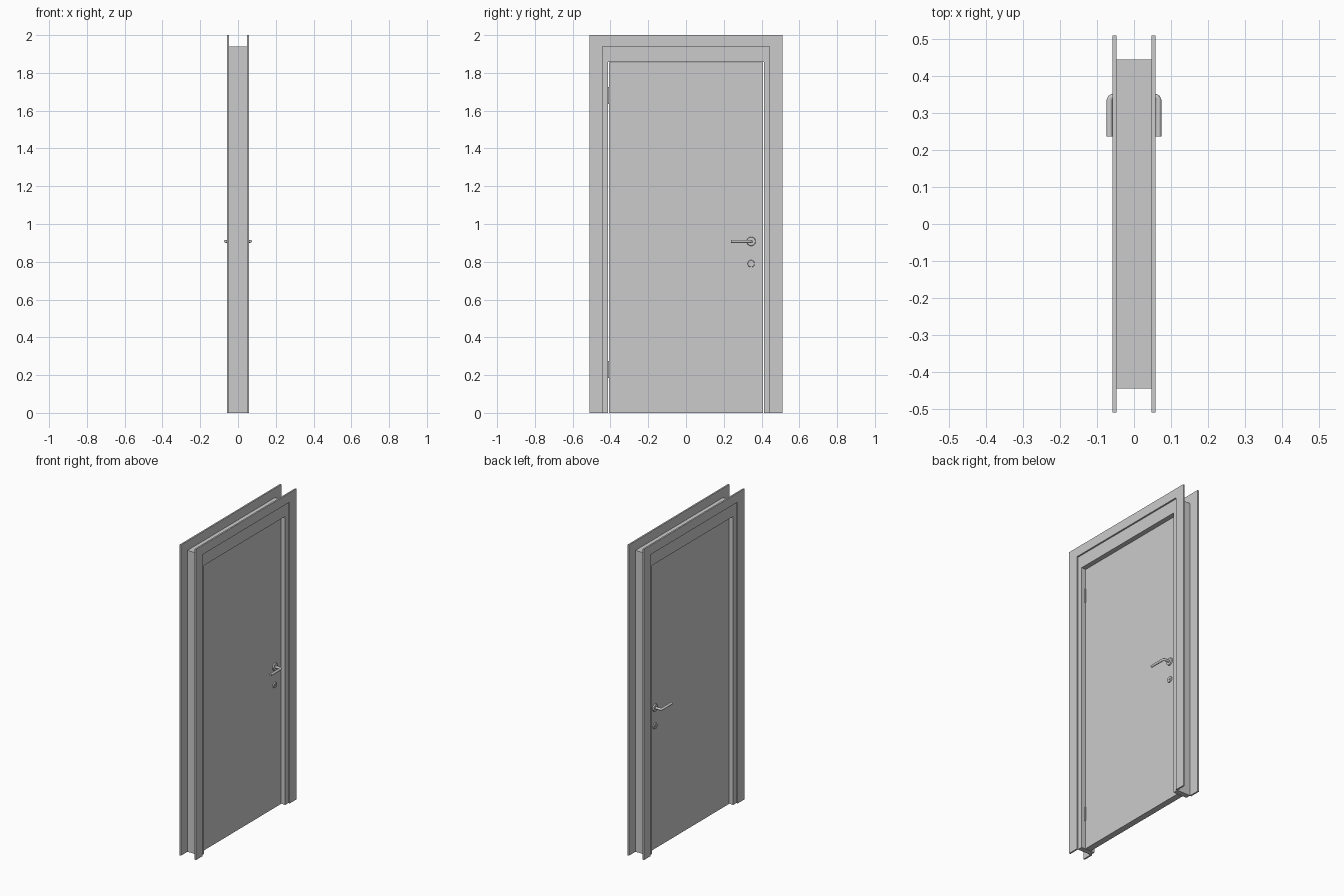
import bpy, bmesh
from mathutils import Matrix, Vector

if "Cube" in bpy.data.objects:
    bpy.data.objects.remove(bpy.data.objects["Cube"])


def finish(name, bm, smooth=False):
    bmesh.ops.recalc_face_normals(bm, faces=bm.faces)
    me = bpy.data.meshes.new(name)
    bm.to_mesh(me)
    bm.free()
    ob = bpy.data.objects.new(name, me)
    bpy.context.collection.objects.link(ob)
    if smooth:
        bpy.ops.object.select_all(action='DESELECT')
        bpy.context.view_layer.objects.active = ob
        ob.select_set(True)
        bpy.ops.object.shade_smooth_by_angle()
    return ob


def prism(name, yz, x0, x1):
    """Extrude a y-z outline from x0 to x1."""
    bm = bmesh.new()
    face = bm.faces.new([bm.verts.new((x0, y, z)) for y, z in yz])
    ext = bmesh.ops.extrude_face_region(bm, geom=[face])
    verts = [g for g in ext['geom'] if isinstance(g, bmesh.types.BMVert)]
    bmesh.ops.translate(bm, vec=(x1 - x0, 0, 0), verts=verts)
    return finish(name, bm)


def rect(y0, y1, z0, z1):
    return [(y0, z0), (y1, z0), (y1, z1), (y0, z1)]


def cylinder(name, a, b, r1, r2=None, seg=32):
    a, b = Vector(a), Vector(b)
    d = b - a
    bm = bmesh.new()
    rot = Vector((0, 0, 1)).rotation_difference(d).to_matrix().to_4x4()
    bmesh.ops.create_cone(bm, cap_ends=True, segments=seg, radius1=r1,
                          radius2=r1 if r2 is None else r2, depth=d.length,
                          matrix=Matrix.Translation((a + b) / 2) @ rot)
    return finish(name, bm, True)


FRAME, DOOR, INNER, OUTER = 0.048, 0.020, 0.412, 0.445

# Frame: two jambs and a deep head between them
for side, s in (("left", -1), ("right", 1)):
    prism(f"jamb_{side}", rect(s * INNER, s * OUTER, 0, 1.94), -FRAME, FRAME)
prism("frame_head", rect(-INNER, INNER, 1.857, 1.94), -FRAME, FRAME)

# Door leaf, with a narrow gap all round
prism("door_leaf", rect(-0.408, 0.408, 0, 1.854), -DOOR, DOOR)

# Hinges
for i, z in enumerate((0.23, 1.68)):
    cylinder(f"hinge_{i}", (0.022, -0.412, z - 0.045),
             (0.022, -0.412, z + 0.045), 0.005, seg=16)

# Casings and door furniture on both faces
W, H, IY, IZ = 0.511, 2.0, 0.443, 1.94
casing = [(-W, 0), (-IY, 0), (-IY, IZ), (IY, IZ), (IY, 0), (W, 0), (W, H), (-W, H)]
HY, HZ, KZ = 0.345, 0.908, 0.79
for side, s in (("front", 1), ("back", -1)):
    prism(f"casing_{side}", casing, s * FRAME, s * 0.058)

    # Round plates behind the lever and around the lock
    cylinder(f"handle_plate_{side}", (s * DOOR, HY, HZ), (s * 0.028, HY, HZ), 0.024, 0.022)
    cylinder(f"lock_plate_{side}", (s * DOOR, HY, KZ), (s * 0.026, HY, KZ), 0.019, 0.017)
    cylinder(f"lock_cylinder_{side}", (s * DOOR, HY, KZ), (s * 0.029, HY, KZ), 0.006, seg=16)

    # Lever swept along a bent path
    cu = bpy.data.curves.new(f"lever_{side}", 'CURVE')
    cu.dimensions = '3D'
    cu.bevel_depth = 0.008
    cu.bevel_resolution = 4
    cu.use_fill_caps = True
    path = [(0.020, HY), (0.056, HY), (0.060, HY - 0.001), (0.064, HY - 0.004),
            (0.066, HY - 0.010), (0.066, 0.237)]
    sp = cu.splines.new('POLY')
    sp.points.add(len(path) - 1)
    for p, (x, y) in zip(sp.points, path):
        p.co = (s * x, y, HZ, 1)
    sp.use_smooth = True
    bpy.context.collection.objects.link(bpy.data.objects.new(f"lever_{side}", cu))
